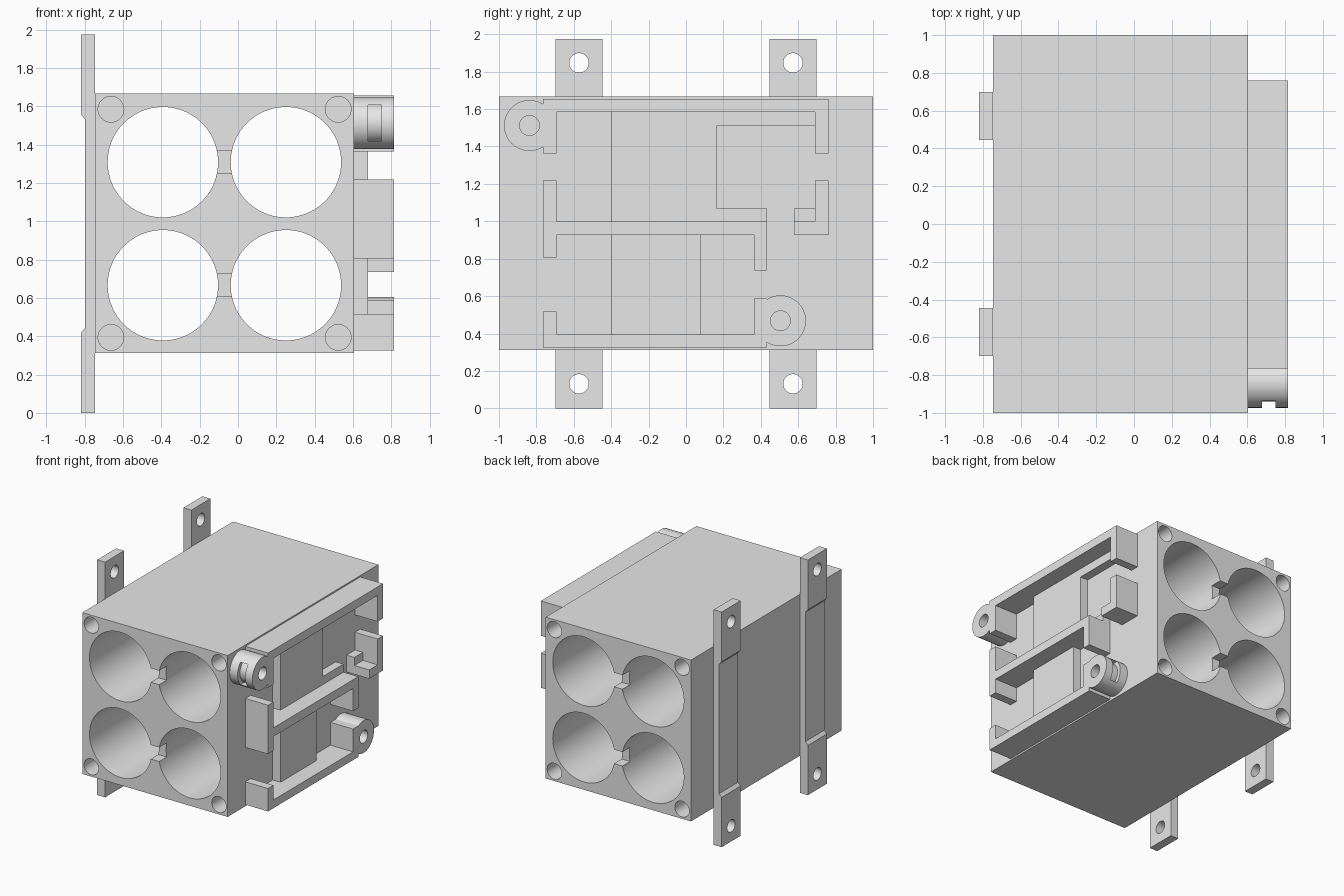
import bpy, bmesh, math

cube = bpy.data.objects.get("Cube")
if cube:
    bpy.data.objects.remove(cube, do_unlink=True)

grey = bpy.data.materials.new("light_grey")
grey.use_nodes = True
grey.diffuse_color = (0.8, 0.8, 0.8, 1)
grey.node_tree.nodes["Principled BSDF"].inputs["Base Color"].default_value = (0.8, 0.8, 0.8, 1)


def prism(name, points, axis, start, end):
    """Extrude a 2D outline along x (points are y, z) or y (points are x, z)."""
    bm = bmesh.new()
    place = lambda p, d: (d, p[0], p[1]) if axis == "x" else (p[0], d, p[1])
    near = [bm.verts.new(place(p, start)) for p in points]
    far = [bm.verts.new(place(p, end)) for p in points]
    bm.faces.new(near)
    bm.faces.new(far[::-1])
    for i in range(len(points)):
        j = (i + 1) % len(points)
        bm.faces.new((near[j], near[i], far[i], far[j]))
    bmesh.ops.recalc_face_normals(bm, faces=bm.faces)
    mesh = bpy.data.meshes.new(name)
    bm.to_mesh(mesh)
    bm.free()
    mesh.materials.append(grey)
    obj = bpy.data.objects.new(name, mesh)
    bpy.context.collection.objects.link(obj)
    return obj


def rect(a0, a1, b0, b1):
    return [(a0, b0), (a1, b0), (a1, b1), (a0, b1)]


def circle(a, b, r, n=64):
    return [(a + r * math.cos(math.tau * i / n), b + r * math.sin(math.tau * i / n)) for i in range(n)]


def select(obj):
    bpy.ops.object.select_all(action="DESELECT")
    obj.select_set(True)
    bpy.context.view_layer.objects.active = obj


def cut(target, cutter):
    cutter.hide_render = True
    mod = target.modifiers.new("cut", "BOOLEAN")
    mod.operation, mod.solver, mod.object = "DIFFERENCE", "EXACT", cutter
    select(target)
    bpy.ops.object.modifier_apply(modifier=mod.name)
    bpy.data.objects.remove(cutter, do_unlink=True)


def smooth(obj):
    select(obj)
    bpy.ops.object.shade_smooth_by_angle(angle=math.radians(30))


# Main block with four bores, linking notches and corner screw holes
LEFT, SIDE, OUT, STEP = -0.746, 0.604, 0.815, 0.677
body = prism("main_block", rect(LEFT, SIDE, 0.312, 1.667), "y", -1, 1)
for z in (0.666, 1.308):
    for x in (-0.392, 0.25):
        cut(body, prism("bore", circle(x, z, 0.288, 96), "y", -1.1, 1.1))
for s in (-1, 1):
    for z in (0.666, 1.311):
        cut(body, prism("notch", rect(-0.13, -0.01, z - 0.059, z + 0.059), "y", s * 0.9, s * 1.1))
    for x in (-0.663, 0.523):
        for z in (0.394, 1.584):
            cut(body, prism("screw_hole", circle(x, z, 0.067, 48), "y", s * 0.7, s * 1.1))
smooth(body)

# Mounting straps, thinner along the block and drilled at both ends
strap_profile = [(LEFT, 0), (-0.82, 0), (-0.82, 0.418), (-0.797, 0.444),
                 (-0.797, 1.531), (-0.82, 1.557), (-0.82, 1.975), (LEFT, 1.975)]
for label, y in (("front", -0.572), ("back", 0.572)):
    strap = prism(label + "_strap", strap_profile, "y", y - 0.126, y + 0.126)
    for z in (0.131, 1.847):
        cut(strap, prism("strap_hole", circle(y, z, 0.052, 48), "x", -1, -0.6))
    smooth(strap)

# Side tray walls
F0, F1, B0, B1, M0, M1 = -0.765, -0.693, 0.69, 0.761, 0.363, 0.433
walls = {
    "upper_tray_wall": [(F0, 1.655), (F0, 1.363), (F1, 1.363), (F1, 1.583),
                        (B0, 1.583), (B0, 1.363), (B1, 1.363), (B1, 1.655)],
    "middle_tray_wall": [(F0, 1.217), (F0, 0.806), (F1, 0.806), (F1, 0.926), (M0, 0.926),
                         (M0, 0.736), (M1, 0.736), (M1, 1.0), (F1, 1.0), (F1, 1.217)],
    "rear_hook": [(B1, 1.217), (B1, 0.926), (0.578, 0.926), (0.578, 1.0), (B0, 1.0), (B0, 1.217)],
    "lower_tray_wall": [(F0, 0.517), (F0, 0.325), (M1, 0.325), (M1, 0.586),
                        (M0, 0.586), (M0, 0.394), (F1, 0.394), (F1, 0.517)],
}
for name, outline in walls.items():
    prism(name, outline, "x", SIDE, OUT)

# Raised tray floors
prism("upper_tray_floor", [(-0.402, 1.0), (M1, 1.0), (M1, 1.068), (0.163, 1.068),
                           (0.163, 1.51), (B0, 1.51), (B0, 1.583), (-0.402, 1.583)], "x", SIDE, STEP)
prism("hook_floor", rect(0.578, B0, 1.0, 1.068), "x", SIDE, STEP)
prism("lower_tray_floor", rect(-0.402, 0.078, 0.394, 0.926), "x", SIDE, STEP)

# Round lugs, each with a cross hole and a short groove on its outer side
for name, y, z, s in (("upper_lug", -0.837, 1.512, -1), ("lower_lug", 0.505, 0.468, 1)):
    lug = prism(name, circle(y, z, 0.136), "x", SIDE, OUT)
    cut(lug, prism("lug_hole", circle(y, z, 0.053, 48), "x", SIDE - 0.1, OUT + 0.1))
    groove = prism("groove", rect(*sorted((y, y + s * 0.2)), z - 0.094, z + 0.094), "x", STEP, 0.748)
    cut(groove, prism("groove_core", circle(y, z, 0.104), "x", 0.5, 0.9))
    cut(lug, groove)
    smooth(lug)
